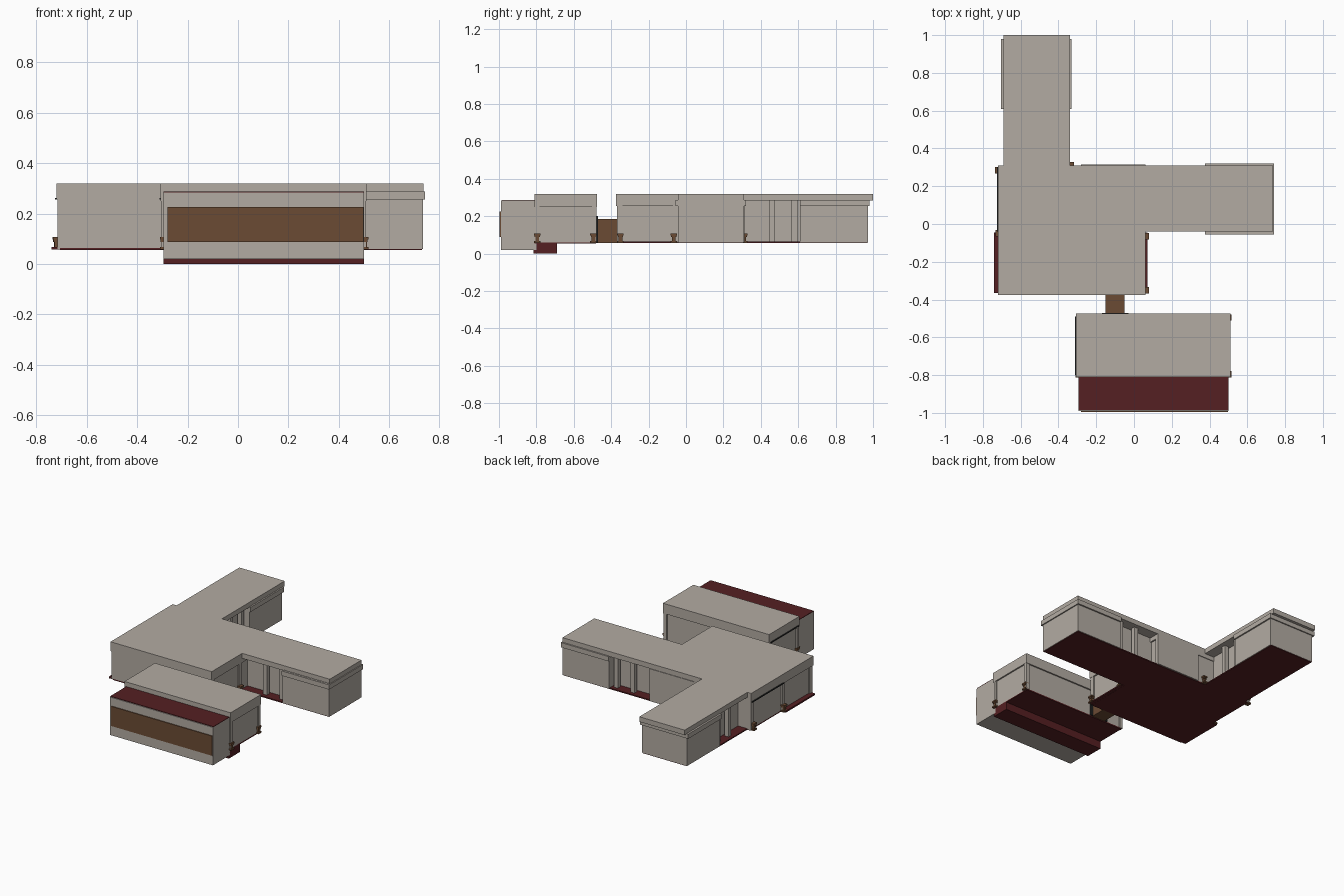
import bpy
import bmesh

if "Cube" in bpy.data.objects:
    bpy.data.objects.remove(bpy.data.objects["Cube"])


def material(name, rgb):
    m = bpy.data.materials.new(name)
    m.diffuse_color = (*rgb, 1.0)
    m.use_nodes = True
    m.node_tree.nodes["Principled BSDF"].inputs["Base Color"].default_value = m.diffuse_color
    return m


STONE = material("warm_grey", (0.45, 0.41, 0.365))
RED = material("dark_red", (0.09, 0.014, 0.016))
BROWN = material("wood_brown", (0.145, 0.07, 0.034))
DARK = material("charcoal", (0.02, 0.022, 0.022))


def add_boxes(name, mat, *boxes):
    """One object from boxes given as (x0, x1, y0, y1, z0, z1)."""
    bm = bmesh.new()
    for x0, x1, y0, y1, z0, z1 in boxes:
        for v in bmesh.ops.create_cube(bm, size=1)["verts"]:
            v.co = (x1 if v.co.x > 0 else x0,
                    y1 if v.co.y > 0 else y0,
                    z1 if v.co.z > 0 else z0)
    mesh = bpy.data.meshes.new(name)
    bm.to_mesh(mesh)
    bm.free()
    mesh.materials.append(mat)
    obj = bpy.data.objects.new(name, mesh)
    bpy.context.collection.objects.link(obj)
    return obj


def extrude_outline(name, mat, pts, z0, z1):
    """Flat slab from a plan outline."""
    bm = bmesh.new()
    face = bm.faces.new([bm.verts.new((x, y, z0)) for x, y in pts])
    ret = bmesh.ops.extrude_face_region(bm, geom=[face])
    for v in ret["geom"]:
        if isinstance(v, bmesh.types.BMVert):
            v.co.z = z1
    bmesh.ops.recalc_face_normals(bm, faces=bm.faces)
    mesh = bpy.data.meshes.new(name)
    bm.to_mesh(mesh)
    bm.free()
    mesh.materials.append(mat)
    obj = bpy.data.objects.new(name, mesh)
    bpy.context.collection.objects.link(obj)


# Main roof and floor: a square hall with a back wing and a side wing
extrude_outline("main_roof", STONE, [
    (-0.72, -0.375), (0.06, -0.375), (0.06, -0.04), (0.735, -0.04),
    (0.735, 0.31), (-0.34, 0.31), (-0.34, 1.0), (-0.69, 1.0),
    (-0.69, 0.31), (-0.72, 0.31)], 0.285, 0.32)
extrude_outline("main_floor", RED, [
    (-0.705, -0.37), (0.05, -0.37), (0.05, -0.04), (0.73, -0.04),
    (0.73, 0.305), (-0.345, 0.305), (-0.345, 0.97), (-0.685, 0.97),
    (-0.685, 0.305), (-0.705, 0.305)], 0.056, 0.064)

# Main hall walls, eaves and corner piers
add_boxes("hall_walls", STONE, (-0.705, 0.05, -0.37, 0.305, 0.06, 0.29))
add_boxes("hall_eaves", STONE, (-0.72, 0.06, -0.375, 0.31, 0.255, 0.29))
piers = []
for y in (-0.355, -0.055):
    piers += [(-0.715, -0.69, y - 0.015, y + 0.015, 0.06, 0.27),
              (0.04, 0.058, y - 0.015, y + 0.015, 0.06, 0.27)]
piers.append((-0.715, -0.69, 0.28, 0.308, 0.06, 0.27))
add_boxes("hall_corner_piers", STONE, *piers)
add_boxes("hall_back_panel", STONE, (-0.28, 0.06, 0.29, 0.314, 0.06, 0.285))

# Side steps of the hall
add_boxes("hall_side_steps", RED, (-0.74, -0.70, -0.365, -0.045, 0.057, 0.068),
          (0.045, 0.071, -0.36, -0.045, 0.057, 0.066))


def wing(name, along_x, start, recess_end, end, c0, c1):
    """Wing with a closed end block and a recess on both long sides."""
    def b(a0, a1, b0, b1, z0, z1):
        return (a0, a1, b0, b1, z0, z1) if along_x else (b0, b1, a0, a1, z0, z1)
    d = 0.075
    add_boxes(name + "_core", STONE,
              b(start - 0.02, recess_end + 0.01, c0 + d, c1 - d, 0.06, 0.29))
    add_boxes(name + "_end_block", STONE,
              b(recess_end, end, c0, c1, 0.06, 0.29))
    add_boxes(name + "_eave_trim", STONE,
              b(recess_end, end + 0.008, c0 - 0.013, c1 + 0.01, 0.255, 0.288))
    mid = (start + recess_end) / 2
    add_boxes(name + "_recess_pillars", STONE, *[
        b(p - 0.015, p + 0.015, q - 0.015, q + 0.015, 0.06, 0.29)
        for p in (mid, recess_end - 0.03) for q in (c0 + 0.045, c1 - 0.045)])


wing("back_wing", False, 0.31, 0.61, 0.972, -0.69, -0.34)
wing("side_wing", True, 0.06, 0.375, 0.733, -0.043, 0.31)

# Wooden passage between the buildings, with dark door frames
add_boxes("passage", BROWN, (-0.15, -0.05, -0.49, -0.36, 0.058, 0.185))
add_boxes("passage_door_frame", DARK,
          (-0.17, -0.03, -0.478, -0.471, 0.06, 0.20))

# Front building: walls, heavy roof, piers and floor
add_boxes("front_building_walls", STONE, (-0.295, 0.50, -0.80, -0.485, 0.06, 0.26))
add_boxes("front_building_roof", STONE, (-0.308, 0.51, -0.81, -0.475, 0.25, 0.32))
add_boxes("front_building_piers", STONE, *[
    (x - 0.012, x + 0.012, y - 0.012, y + 0.012, 0.06, 0.255)
    for x in (-0.294, 0.496) for y in (-0.795, -0.49)])
add_boxes("front_building_floor", RED, (-0.295, 0.50, -0.81, -0.48, 0.053, 0.062))

# Projecting front bay with red top, wide wooden window and red base beam
add_boxes("front_bay", STONE, (-0.295, 0.50, -0.99, -0.80, 0.02, 0.284))
add_boxes("front_bay_top", RED, (-0.295, 0.50, -0.985, -0.80, 0.283, 0.288))
add_boxes("front_window", BROWN, (-0.28, 0.498, -0.996, -0.985, 0.088, 0.225))
add_boxes("base_beam", RED, (-0.295, 0.50, -0.815, -0.69, 0.0, 0.056))

# Thin dark side panels along the left walls
add_boxes("left_side_panels", DARK,
          (-0.312, -0.307, -0.80, -0.49, 0.255, 0.262),
          (-0.726, -0.719, -0.04, 0.30, 0.255, 0.262))

# Small wooden corner stands: base, stem and cap
for i, (x, y) in enumerate([(-0.722, 0.285), (-0.72, -0.05), (-0.33, 0.312),
                            (0.066, -0.065), (0.066, -0.35), (0.503, -0.495),
                            (0.503, -0.795), (-0.296, -0.795)]):
    parts = []
    for r, z0, z1 in ((0.017, 0.058, 0.068), (0.010, 0.068, 0.09),
                      (0.014, 0.088, 0.097), (0.017, 0.097, 0.107)):
        parts.append((x - r * 0.8, x + r * 0.8, y - r, y + r, z0, z1))
    add_boxes(f"corner_stand_{i + 1}", BROWN, *parts)
